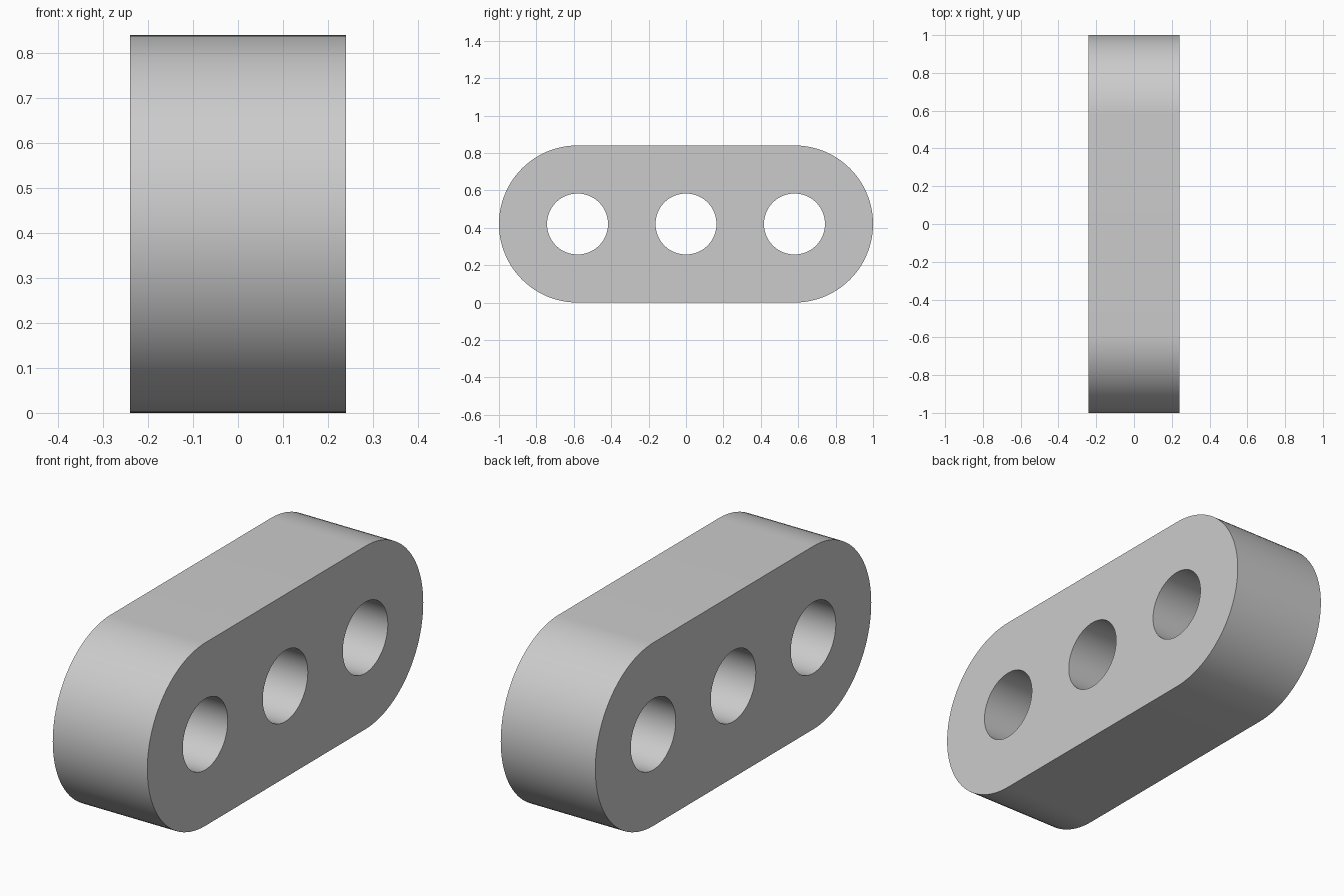
import bpy
import bmesh
from math import pi, cos, sin, radians

RADIUS = 0.42        # rounded ends
SPACING = 0.58       # distance between hole centres
HOLE = 0.163         # hole radius
HALF_WIDTH = 0.24
STEPS = 48           # segments per half circle

cube = bpy.data.objects.get("Cube")
if cube:
    bpy.data.objects.remove(cube, do_unlink=True)


def arc(centre_y, radius, start, sweep, steps):
    """Points along an arc in the y-z plane, at hole height."""
    angles = [start + sweep * i / steps for i in range(steps + 1)]
    return [(-HALF_WIDTH, centre_y + radius * cos(a), RADIUS + radius * sin(a))
            for a in angles]


def add_loop(bm, points):
    """Closed ring of edges through the points."""
    verts = [bm.verts.new(p) for p in points]
    for a, b in zip(verts, verts[1:] + verts[:1]):
        bm.edges.new((a, b))


# Plain grey material
grey = bpy.data.materials.new("plain grey")
grey.use_nodes = True
colour = (0.6, 0.6, 0.6, 1)
grey.diffuse_color = colour
grey.node_tree.nodes["Principled BSDF"].inputs["Base Color"].default_value = colour

bm = bmesh.new()

# Stadium outline
add_loop(bm, arc(SPACING, RADIUS, -pi / 2, pi, STEPS)
         + arc(-SPACING, RADIUS, pi / 2, pi, STEPS))

# Three round holes
for i in (-1, 0, 1):
    add_loop(bm, arc(i * SPACING, HOLE, 0, 2 * pi, 2 * STEPS)[:-1])

# Fill the profile and extrude it across the width
bmesh.ops.triangle_fill(bm, use_beauty=True, edges=bm.edges[:], normal=(-1, 0, 0))
extruded = bmesh.ops.extrude_face_region(bm, geom=bm.faces[:], use_keep_orig=True)
moved = [g for g in extruded["geom"] if isinstance(g, bmesh.types.BMVert)]
bmesh.ops.translate(bm, verts=moved, vec=(2 * HALF_WIDTH, 0, 0))
bmesh.ops.recalc_face_normals(bm, faces=bm.faces[:])

mesh = bpy.data.meshes.new("link_plate")
bm.to_mesh(mesh)
bm.free()
mesh.materials.append(grey)

plate = bpy.data.objects.new("link_plate", mesh)
bpy.context.collection.objects.link(plate)

# Smooth curved walls, crisp rims
bpy.ops.object.select_all(action="DESELECT")
plate.select_set(True)
bpy.context.view_layer.objects.active = plate
bpy.ops.object.shade_smooth_by_angle(angle=radians(30))
